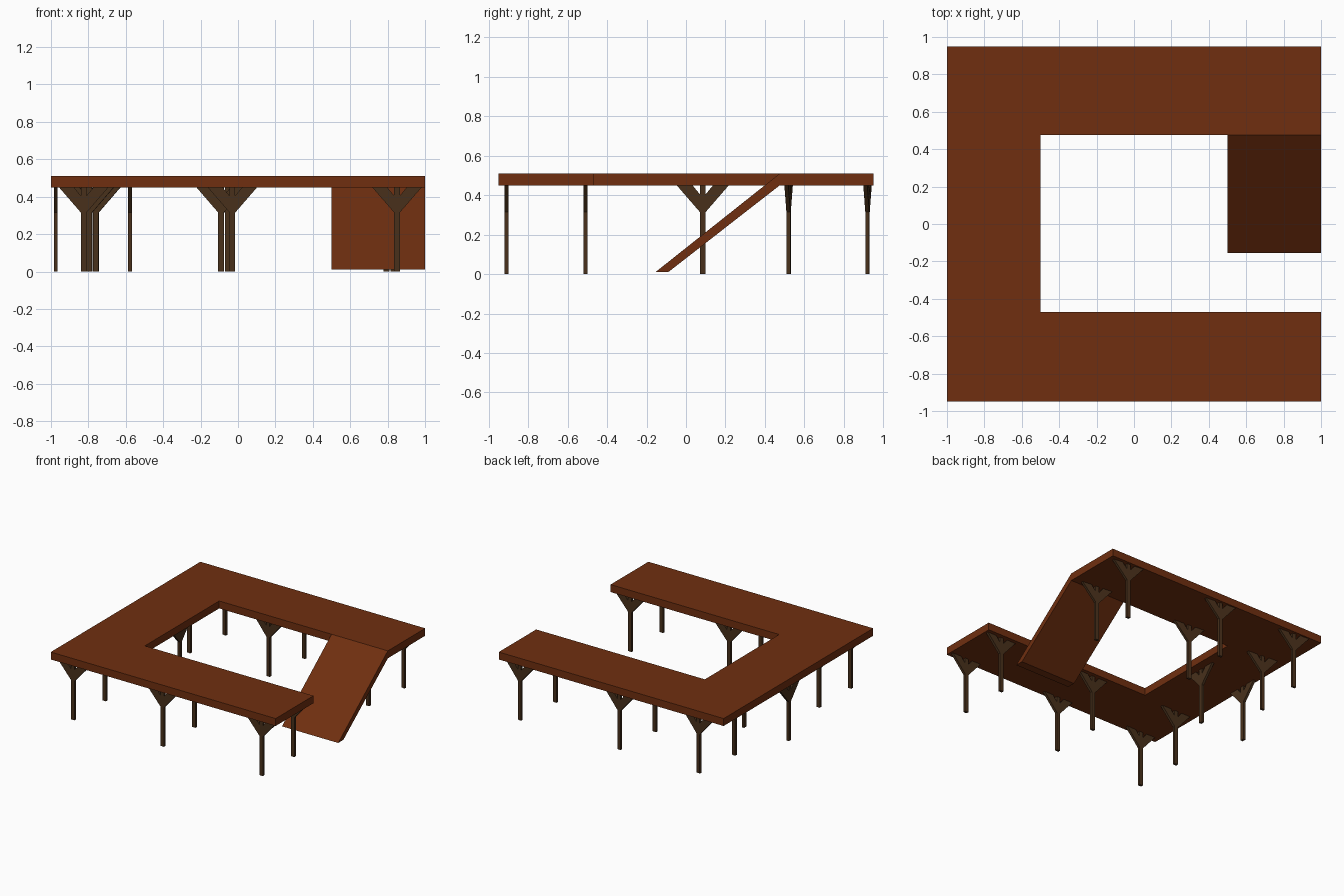
import bpy, bmesh, math
from mathutils import Matrix, Vector

if "Cube" in bpy.data.objects:
    bpy.data.objects.remove(bpy.data.objects["Cube"])


def material(name, color):
    m = bpy.data.materials.new(name)
    m.diffuse_color = color
    m.use_nodes = True
    m.node_tree.nodes["Principled BSDF"].inputs["Base Color"].default_value = m.diffuse_color
    return m


deck_wood = material("deck_wood", (0.16, 0.028, 0.005, 1))
post_wood = material("post_wood", (0.065, 0.03, 0.011, 1))


def add_prism(bm, points, extrude):
    """Extrude a flat outline along a vector."""
    face = bm.faces.new([bm.verts.new(p) for p in points])
    res = bmesh.ops.extrude_face_region(bm, geom=[face], use_keep_orig=True)
    verts = [g for g in res["geom"] if isinstance(g, bmesh.types.BMVert)]
    bmesh.ops.translate(bm, verts=verts, vec=Vector(extrude))


def finish(bm, name, mat):
    bmesh.ops.recalc_face_normals(bm, faces=bm.faces[:])
    mesh = bpy.data.meshes.new(name)
    bm.to_mesh(mesh)
    bm.free()
    mesh.materials.append(mat)
    obj = bpy.data.objects.new(name, mesh)
    bpy.context.collection.objects.link(obj)
    return obj


# C-shaped platform
TOP, UNDER = 0.51, 0.45
outline = [(-1, -0.95), (1, -0.95), (1, -0.47), (-0.5, -0.47),
           (-0.5, 0.475), (1, 0.475), (1, 0.95), (-1, 0.95)]
bm = bmesh.new()
add_prism(bm, [(x, y, UNDER) for x, y in outline], (0, 0, TOP - UNDER))
finish(bm, "platform", deck_wood)

# Ramp down from the back wing
side = [(0.475, TOP), (0.475, UNDER), (-0.09, 0.01), (-0.155, 0.01)]
bm = bmesh.new()
add_prism(bm, [(0.5, y, z) for y, z in side], (0.5, 0, 0))
finish(bm, "ramp", deck_wood)

# Post with two diagonal braces, shared by all supports
W, T = 0.015, 0.02
bm = bmesh.new()
shapes = [[(-W, 0), (W, 0), (W, UNDER), (-W, UNDER)]]
for s in (-1, 1):
    shapes.append([(s * W, 0.315), (s * 0.132, UNDER),
                   (s * 0.052, UNDER), (s * W, 0.405)])
for shape in shapes:
    add_prism(bm, [(x, -T / 2, z) for x, z in shape], (0, T, 0))
first = finish(bm, "support_post", post_wood)

# Rows of supports: y, x positions, turn about z
rows = [(-0.91, (-0.825, -0.03, 0.85), 0),
        (-0.51, (-0.825, -0.03, 0.85), 0),
        (0.085, (-0.975, -0.577), 90),
        (0.52, (-0.795, -0.09, 0.795), -5),
        (0.92, (-0.76, -0.055, 0.83), -5)]
spots = [(x, y, a) for y, xs, a in rows for x in xs]
for i, (x, y, a) in enumerate(spots):
    obj = first
    if i:
        obj = first.copy()
        bpy.context.collection.objects.link(obj)
    obj.name = f"support_post_{i + 1}"
    obj.location = (x, y, 0)
    obj.rotation_euler = (0, 0, math.radians(a))
